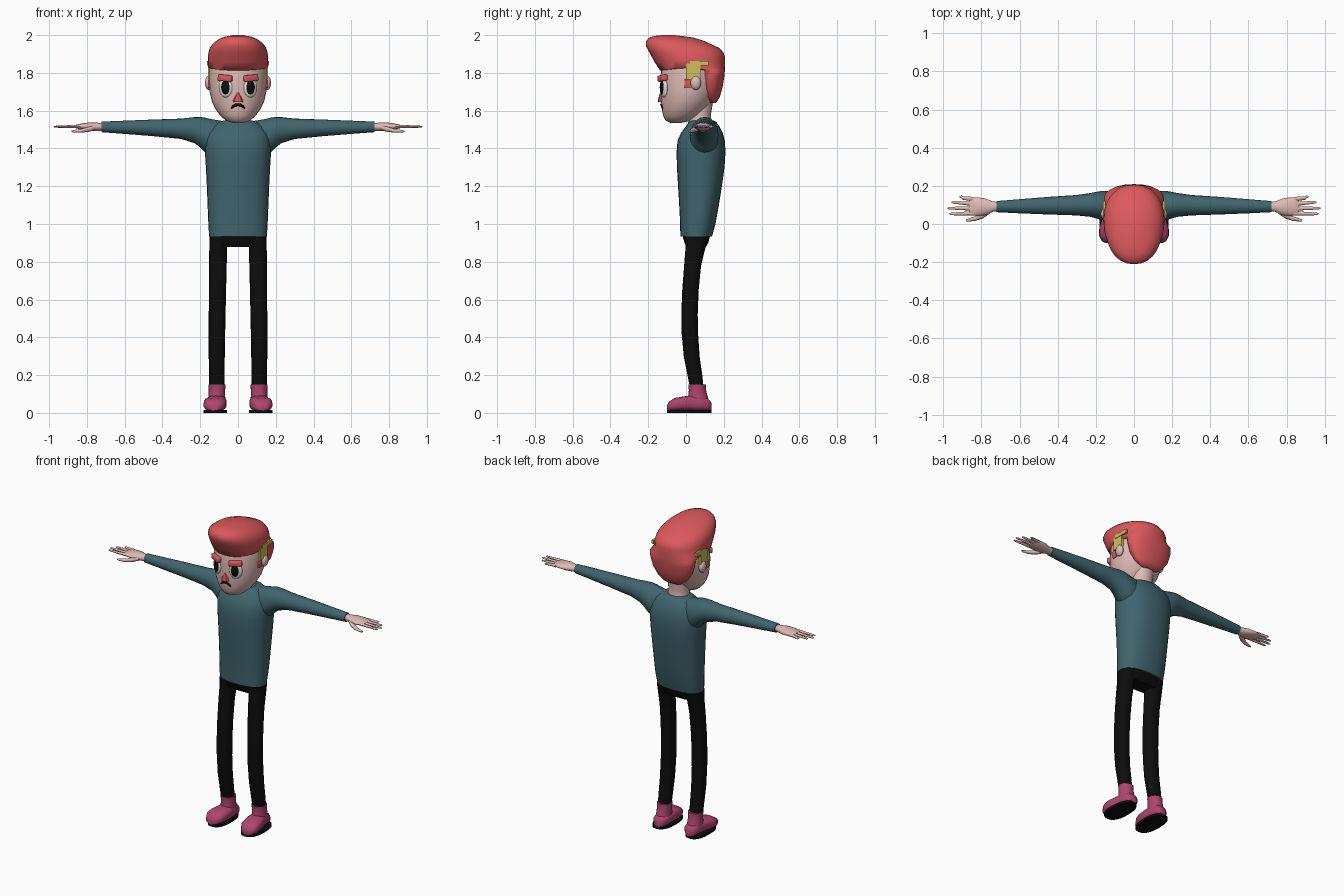
import bpy, bmesh, math
from mathutils import Matrix, Vector


def material(name, rgb):
    m = bpy.data.materials.new(name)
    m.diffuse_color = (*rgb, 1)
    return m


RED = material("hair red", (0.72, 0.10, 0.11))
TEAL = material("sweater teal", (0.052, 0.128, 0.155))
SKIN = material("skin", (0.74, 0.49, 0.46))
BLACK = material("black", (0.004, 0.004, 0.004))
PINK = material("shoe pink", (0.42, 0.06, 0.155))
YELLOW = material("yellow", (0.62, 0.53, 0.11))
WHITE = material("eye white", (0.80, 0.78, 0.76))


def finish(name, bm, mat, mirror, angle=50):
    bmesh.ops.recalc_face_normals(bm, faces=bm.faces)
    me = bpy.data.meshes.new(name)
    bm.to_mesh(me)
    bm.free()
    me.materials.append(mat)
    me.shade_smooth()
    me.set_sharp_from_angle(angle=math.radians(angle))
    ob = bpy.data.objects.new(name, me)
    bpy.context.collection.objects.link(ob)
    if mirror:
        ob.modifiers.new("mirror", "MIRROR").use_mirror_merge = False
    return ob


def loft(name, axis, rings, mat, mirror=False, n=20, power=1.0, angle=50):
    """Skin rounded rings (t, a0, a1, b0, b1[, tilt]) stacked along an axis."""
    bm = bmesh.new()
    loops = []
    for t, a0, a1, b0, b1, *tilt in rings:
        loop = []
        for i in range(n):
            w = 2 * math.pi * i / n
            c, s = math.cos(w), math.sin(w)
            c = math.copysign(abs(c) ** power, c)
            s = math.copysign(abs(s) ** power, s)
            a = (a0 + a1) / 2 + (a1 - a0) / 2 * c
            b = (b0 + b1) / 2 + (b1 - b0) / 2 * s
            u = t + (tilt[0] * (b1 - b0) / 2 * s if tilt else 0)
            co = {"X": (u, a, b), "Y": (a, u, b), "Z": (a, b, u)}[axis]
            loop.append(bm.verts.new(co))
        loops.append(loop)
    for p, q in zip(loops, loops[1:]):
        for i in range(n):
            j = (i + 1) % n
            bm.faces.new((p[i], p[j], q[j], q[i]))
    bm.faces.new(loops[0])
    bm.faces.new(loops[-1])
    return finish(name, bm, mat, mirror, angle)


def column(name, rows, mat, **kw):
    """Symmetric vertical loft from rows (z, front, back, half width[, tilt])."""
    return loft(name, "Z", [(r[0], -r[3], r[3], r[1], r[2], *r[4:]) for r in rows], mat, **kw)


def ball(name, loc, size, mat, turn=0, mirror=True):
    bm = bmesh.new()
    m = Matrix.LocRotScale(Vector(loc), Matrix.Rotation(math.radians(turn), 3, "Z"), Vector(size))
    bmesh.ops.create_uvsphere(bm, u_segments=16, v_segments=10, radius=1, matrix=m)
    return finish(name, bm, mat, mirror)


def block(name, loc, size, mat, turn=0, roll=0, bevel=0.0):
    bm = bmesh.new()
    rot = Matrix.Rotation(math.radians(turn), 3, "Z") @ Matrix.Rotation(math.radians(roll), 3, "Y")
    bmesh.ops.create_cube(bm, size=1, matrix=Matrix.LocRotScale(Vector(loc), rot, Vector(size)))
    if bevel:
        bmesh.ops.bevel(bm, geom=bm.edges[:], offset=bevel, segments=2, affect="EDGES", profile=0.5)
    return finish(name, bm, mat, True)


# Sweater
column("sweater_body", [
    (0.935, -0.030, 0.138, 0.153), (1.00, -0.031, 0.156, 0.157), (1.10, -0.036, 0.174, 0.161),
    (1.20, -0.042, 0.190, 0.165), (1.30, -0.048, 0.204, 0.170), (1.38, -0.050, 0.209, 0.175),
    (1.44, -0.045, 0.206, 0.176), (1.48, -0.028, 0.195, 0.168), (1.515, -0.002, 0.178, 0.140),
    (1.54, 0.015, 0.160, 0.100), (1.548, 0.025, 0.145, 0.075)], TEAL, n=28, power=0.85)
loft("sleeve", "X", [
    (0.08, 0.03, 0.165, 1.36, 1.545), (0.14, 0.02, 0.172, 1.36, 1.555),
    (0.175, 0.022, 0.172, 1.38, 1.563), (0.20, 0.030, 0.168, 1.405, 1.567),
    (0.23, 0.038, 0.162, 1.428, 1.566), (0.30, 0.045, 0.152, 1.450, 1.558),
    (0.45, 0.050, 0.142, 1.465, 1.553), (0.60, 0.056, 0.130, 1.477, 1.547),
    (0.722, 0.062, 0.120, 1.486, 1.542)], TEAL, mirror=True)

# Hands
loft("palm", "X", [
    (0.70, 0.070, 0.114, 1.497, 1.535), (0.74, 0.064, 0.118, 1.492, 1.536),
    (0.78, 0.046, 0.134, 1.492, 1.538), (0.82, 0.042, 0.140, 1.498, 1.534),
    (0.855, 0.046, 0.140, 1.506, 1.526), (0.865, 0.055, 0.13, 1.510, 1.522)], SKIN, mirror=True, n=16)
for i, (y0, y1, tip) in enumerate([(0.130, 0.143, 0.915), (0.106, 0.114, 0.957),
                                   (0.081, 0.083, 0.978), (0.056, 0.053, 0.968)]):
    loft(f"finger_{i + 1}", "X", [
        (0.84, y0 - 0.012, y0 + 0.012, 1.507, 1.525),
        (0.90, y0 - 0.009 + (y1 - y0) / 2, y0 + 0.009 + (y1 - y0) / 2, 1.508, 1.523),
        (tip - 0.01, y1 - 0.007, y1 + 0.007, 1.510, 1.520),
        (tip, y1 - 0.003, y1 + 0.003, 1.513, 1.518)], SKIN, mirror=True, n=8)
loft("thumb", "X", [
    (0.755, 0.055, 0.085, 1.498, 1.525), (0.79, 0.030, 0.066, 1.487, 1.515),
    (0.83, 0.017, 0.042, 1.483, 1.504), (0.87, 0.012, 0.028, 1.484, 1.498),
    (0.882, 0.016, 0.024, 1.487, 1.494)], SKIN, mirror=True, n=10)

# Trousers
column("trouser_hips", [(0.878, 0.005, 0.105, 0.140), (0.90, -0.008, 0.118, 0.150),
                        (0.95, -0.022, 0.130, 0.150)], BLACK, power=0.7)
loft("trouser_leg", "Z", [
    (0.13, 0.073, 0.153, 0.022, 0.094), (0.20, 0.072, 0.154, 0.008, 0.086),
    (0.30, 0.070, 0.155, -0.012, 0.072), (0.42, 0.068, 0.155, -0.023, 0.064),
    (0.52, 0.066, 0.155, -0.025, 0.062), (0.65, 0.063, 0.154, -0.020, 0.067),
    (0.78, 0.060, 0.153, -0.010, 0.080), (0.88, 0.057, 0.152, -0.002, 0.104),
    (0.93, 0.055, 0.150, -0.010, 0.120)], BLACK, mirror=True, power=0.85)

# Shoes
loft("shoe_foot", "Y", [
    (-0.100, 0.105, 0.148, 0.012, 0.040), (-0.090, 0.085, 0.168, 0.010, 0.060),
    (-0.060, 0.066, 0.183, 0.010, 0.079), (-0.020, 0.060, 0.182, 0.010, 0.086),
    (0.020, 0.060, 0.170, 0.010, 0.092), (0.070, 0.062, 0.160, 0.010, 0.090),
    (0.115, 0.070, 0.153, 0.010, 0.078), (0.134, 0.090, 0.135, 0.012, 0.055)],
    PINK, mirror=True, power=0.75)
loft("shoe_ankle", "Z", [
    (0.05, 0.064, 0.160, 0.005, 0.125), (0.09, 0.068, 0.156, 0.012, 0.114),
    (0.12, 0.068, 0.155, 0.015, 0.106), (0.150, 0.066, 0.157, 0.012, 0.105)], PINK, mirror=True)
loft("shoe_sole", "Z", [
    (0.0, 0.058, 0.182, -0.101, 0.136), (0.014, 0.058, 0.182, -0.101, 0.136)],
    BLACK, mirror=True, n=24, power=0.8)

# Head
column("neck", [(1.50, 0.005, 0.150, 0.075), (1.54, 0.012, 0.135, 0.066),
                (1.58, 0.010, 0.132, 0.064), (1.66, 0.010, 0.145, 0.070)], SKIN)
column("head", [
    (1.536, -0.085, -0.020, 0.030), (1.548, -0.108, 0.030, 0.065), (1.575, -0.122, 0.080, 0.095),
    (1.61, -0.128, 0.112, 0.120), (1.65, -0.132, 0.140, 0.139), (1.70, -0.135, 0.165, 0.150),
    (1.76, -0.136, 0.180, 0.154), (1.82, -0.132, 0.185, 0.153), (1.87, -0.115, 0.180, 0.145),
    (1.91, -0.080, 0.130, 0.100)], SKIN, n=28)
ball("ear", (0.155, 0.052, 1.747), (0.020, 0.028, 0.037), SKIN)

# Hair: back shell widening into a forward quiff
column("hair", [
    (1.640, 0.125, 0.158, 0.060), (1.67, 0.095, 0.178, 0.100), (1.72, 0.078, 0.193, 0.135),
    (1.78, 0.072, 0.203, 0.153), (1.815, 0.065, 0.206, 0.156),
    (1.835, -0.138, 0.206, 0.158, 0.13), (1.87, -0.165, 0.206, 0.160, 0.08),
    (1.905, -0.192, 0.200, 0.157), (1.935, -0.211, 0.178, 0.148, -0.02),
    (1.958, -0.211, 0.140, 0.130, -0.05), (1.977, -0.198, 0.095, 0.105, -0.05),
    (1.991, -0.170, 0.040, 0.070, -0.04), (2.0, -0.130, -0.060, 0.025)],
    RED, n=28, power=0.92, angle=60)
block("sideburn", (0.150, 0.008, 1.742), (0.018, 0.034, 0.045), RED, bevel=0.004)
block("shaved_patch", (0.153, 0.038, 1.808), (0.014, 0.075, 0.082), YELLOW)
block("shaved_strip", (0.156, 0.070, 1.850), (0.014, 0.100, 0.024), YELLOW)

# Face
ball("eye_white", (0.066, -0.116, 1.722), (0.039, 0.015, 0.052), WHITE, 24)
ball("pupil", (0.066, -0.124, 1.723), (0.026, 0.012, 0.039), BLACK, 24)
block("eyebrow", (0.068, -0.124, 1.772), (0.080, 0.030, 0.034), RED, 24, -5, 0.008)
loft("nose", "Z", [(1.646, -0.027, 0.027, -0.148, -0.115), (1.655, -0.026, 0.026, -0.149, -0.115),
                   (1.695, -0.005, 0.005, -0.138, -0.125)], RED, n=8, angle=35)
loft("mouth", "X", [
    (0.0, -0.137, -0.122, 1.624, 1.639), (0.015, -0.136, -0.121, 1.622, 1.638),
    (0.028, -0.133, -0.117, 1.613, 1.630), (0.036, -0.129, -0.115, 1.609, 1.619)],
    BLACK, mirror=True, n=8)
